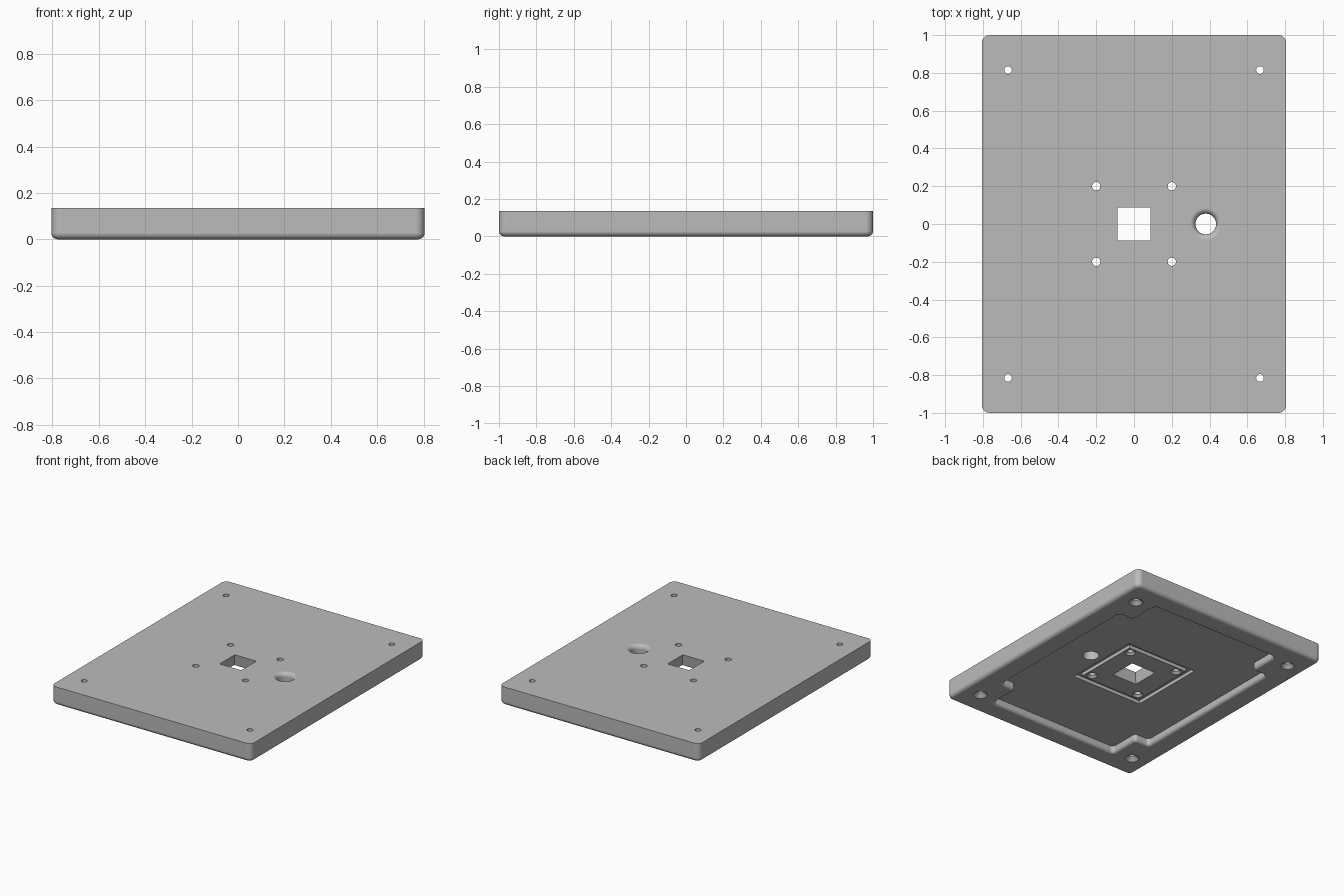
import bpy, bmesh
from math import sin, cos, pi, radians
from mathutils import Vector

if "Cube" in bpy.data.objects:
    bpy.data.objects.remove(bpy.data.objects["Cube"], do_unlink=True)

HX, HY, TOP = 0.805, 1.0, 0.135   # half width, half depth, height
FLOOR = 0.052                     # height of the underside pocket floor

grey = bpy.data.materials.new("plain_grey")
grey.use_nodes = True
colour = (0.5, 0.5, 0.5, 1)
grey.diffuse_color = colour
grey.node_tree.nodes["Principled BSDF"].inputs["Base Color"].default_value = colour


def rounded(corners, radius, offset=0, segs=6):
    """Outline with true rounded corners; offset grows convex and shrinks concave radii."""
    pts = []
    n = len(corners)
    for i, c in enumerate(corners):
        c = Vector(c)
        a = (Vector(corners[i - 1]) - c).normalized()
        b = (Vector(corners[(i + 1) % n]) - c).normalized()
        convex = b.x * a.y - b.y * a.x > 0
        r = max(radius + (offset if convex else -offset), 0.002)
        centre = c + (a + b) * r
        for k in range(segs + 1):
            t = k / segs * pi / 2
            pts.append(centre - b * r * cos(t) - a * r * sin(t))
    return pts


def rectangle(hx, hy):
    return [(-hx, -hy), (hx, -hy), (hx, hy), (-hx, hy)]


def notched(hx, hy, nx, ny):
    """Rectangle with a square notch taken out of every corner."""
    return [(-nx, -hy), (nx, -hy), (nx, -ny), (hx, -ny), (hx, ny), (nx, ny),
            (nx, hy), (-nx, hy), (-nx, ny), (-hx, ny), (-hx, -ny), (-nx, -ny)]


def circle(x, y, r, n=32):
    return [(x + r * cos(2 * pi * i / n), y + r * sin(2 * pi * i / n)) for i in range(n)]


def loft(name, rings, closed=False):
    """Skin a stack of (outline, z) rings; closed joins the last ring to the first."""
    bm = bmesh.new()
    loops = [[bm.verts.new((p[0], p[1], z)) for p in outline] for outline, z in rings]
    pairs = list(zip(loops, loops[1:]))
    if closed:
        pairs.append((loops[-1], loops[0]))
    else:
        bm.faces.new(loops[0])
        bm.faces.new(loops[-1])
    for lo, hi in pairs:
        for i in range(len(lo)):
            j = (i + 1) % len(lo)
            bm.faces.new((lo[i], lo[j], hi[j], hi[i]))
    bmesh.ops.recalc_face_normals(bm, faces=bm.faces)
    mesh = bpy.data.meshes.new(name)
    bm.to_mesh(mesh)
    bm.free()
    mesh.materials.append(grey)
    obj = bpy.data.objects.new(name, mesh)
    bpy.context.collection.objects.link(obj)
    return obj


def cut(target, cutter):
    cutter.hide_render = True
    mod = target.modifiers.new("cut", "BOOLEAN")
    mod.operation, mod.solver, mod.object = "DIFFERENCE", "EXACT", cutter
    bpy.context.view_layer.objects.active = target
    bpy.ops.object.modifier_apply(modifier=mod.name)
    bpy.data.objects.remove(cutter, do_unlink=True)


def arc(radius, steps=6):
    """(outward shift, height) pairs of a quarter round flaring towards height 0."""
    angles = [k / steps * pi / 2 for k in range(steps + 1)]
    return [(radius * (1 - sin(t)), radius * (1 - cos(t))) for t in angles]


# Slab with rounded corners and a rounded lower edge
fillet = 0.028
rings = []
for shift, h in arc(fillet):
    d = -shift
    rings.append((rounded(rectangle(HX + d, HY + d), 0.04 + d), h))
rings.append((rounded(rectangle(HX, HY), 0.04), TOP))
plate = loft("base_plate", rings)

# Underside pocket with corner notches and a rounded rim
rim = 0.022
rings = []
for k, (shift, h) in enumerate(arc(rim)):
    d = shift
    shape = notched(0.645 + d, 0.845 + d, 0.525 + d, 0.615 + d)
    outline = rounded(shape, 0.026, d)
    if k == 0:
        rings.append((outline, -0.03))
    rings.append((outline, h))
rings.append((outline, FLOOR))
cut(plate, loft("pocket_cutter", rings))

# Square groove in the pocket floor
outer, inner = rectangle(0.288, 0.288), rectangle(0.248, 0.248)
low, high = FLOOR - 0.02, FLOOR + 0.025
cut(plate, loft("groove_cutter", [(outer, low), (outer, high), (inner, high), (inner, low)], True))

# Central square opening, slightly wider below
wide, narrow = rectangle(0.1, 0.1), rectangle(0.087, 0.087)
cut(plate, loft("opening_cutter", [(wide, FLOOR - 0.02), (wide, FLOOR), (narrow, TOP), (narrow, 0.2)]))

# Countersunk screw holes: four at the corners, four around the opening
for px, py, r, sink, base in ((0.667, 0.815, 0.02, 0.047, 0), (0.2, 0.2, 0.022, 0.037, FLOOR)):
    for sx in (-1, 1):
        for sy in (-1, 1):
            x, y = sx * px, sy * py
            cut(plate, loft("screw_cutter", [
                (circle(x, y, sink), base - 0.02), (circle(x, y, sink), base),
                (circle(x, y, r), base + sink - r), (circle(x, y, r), 0.2)]))

# Cable hole with a rounded upper lip
rings = [(circle(0.38, 0, 0.055), 0)]
for shift, h in reversed(arc(0.03)):
    rings.append((circle(0.38, 0, 0.055 + shift), TOP - h))
rings.append((circle(0.38, 0, 0.085), 0.2))
cut(plate, loft("cable_cutter", rings))

# Smooth rounds, crisp edges
bpy.ops.object.select_all(action="DESELECT")
plate.select_set(True)
bpy.context.view_layer.objects.active = plate
bpy.ops.object.shade_smooth_by_angle(angle=radians(32))
weighted = plate.modifiers.new("flat_faces", "WEIGHTED_NORMAL")
weighted.keep_sharp = True
